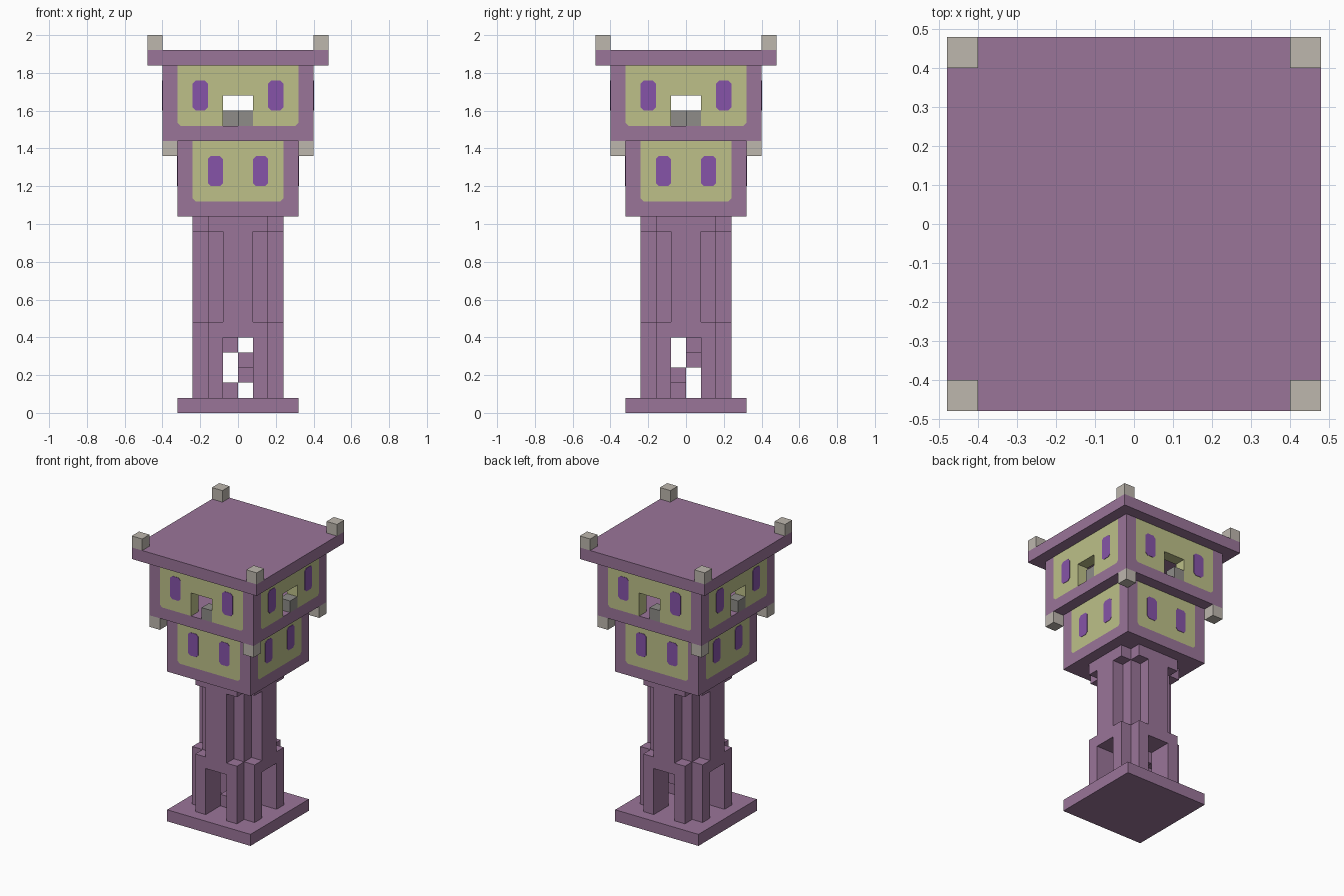
import bpy
import bmesh
from mathutils import Matrix, Vector
from math import pi

cube = bpy.data.objects.get("Cube")
if cube:
    bpy.data.objects.remove(cube, do_unlink=True)

UNIT = 0.08   # one building block
CUT = 0.2     # corner cut of panels and windows, in blocks
SIDES = ("front", "left", "back", "right")


def material(name, r, g, b):
    linear = [((c / 255 + 0.055) / 1.055) ** 2.4 for c in (r, g, b)] + [1]
    mat = bpy.data.materials.new(name)
    mat.use_nodes = True
    mat.diffuse_color = linear
    mat.node_tree.nodes["Principled BSDF"].inputs["Base Color"].default_value = linear
    return mat


MAUVE = material("mauve stone", 154, 117, 153)
CREAM = material("pale yellow brick", 189, 192, 137)
GLASS = material("violet glass", 134, 84, 168)
PALE = material("pale grey", 189, 183, 174)
GREY = material("mid grey", 142, 140, 136)


def prism(name, outline, y0, y1, mat, turn=0):
    """Extrude an (x, z) outline from y0 to y1, then turn it about z in quarters."""
    bm = bmesh.new()
    face = bm.faces.new([bm.verts.new((x, y0, z)) for x, z in outline])
    new = bmesh.ops.extrude_face_region(bm, geom=[face])["geom"]
    bmesh.ops.translate(bm, vec=Vector((0, y1 - y0, 0)),
                        verts=[v for v in new if isinstance(v, bmesh.types.BMVert)])
    bmesh.ops.recalc_face_normals(bm, faces=bm.faces)
    bm.transform(Matrix.Scale(UNIT, 4) @ Matrix.Rotation(turn * pi / 2, 4, "Z"))
    mesh = bpy.data.meshes.new(name)
    bm.to_mesh(mesh)
    bm.free()
    mesh.materials.append(mat)
    obj = bpy.data.objects.new(name, mesh)
    bpy.context.collection.objects.link(obj)
    return obj


def box(name, xs, ys, zs, mat, turn=0):
    (a, b), (c, d) = xs, zs
    return prism(name, [(a, c), (b, c), (b, d), (a, d)], ys[0], ys[1], mat, turn)


def room_side(room, side, turn, half, bottom, window_x, opening):
    """One wall: L-shaped frame, brick panel and two windows."""
    inner, sill, top = half - 1, bottom + 1, bottom + 5
    # Frame has one post; the neighbouring wall supplies the other
    prism(f"{room}_frame_{side}",
          [(-half, bottom), (inner, bottom), (inner, sill + CUT), (inner - CUT, sill),
           (CUT - inner, sill), (-inner, sill + CUT), (-inner, top), (-half, top)],
          -half, -inner, MAUVE, turn)
    gap = [(-1, sill), (-1, sill + 2), (1, sill + 2), (1, sill)] if opening else []
    prism(f"{room}_panel_{side}",
          [(-inner, top), (-inner, sill + CUT), (CUT - inner, sill)] + gap +
          [(inner - CUT, sill), (inner, sill + CUT), (inner, top)],
          -half, -inner, CREAM, turn)
    low, high = sill + 1, sill + 3
    for label, x in (("a", window_x), ("b", -window_x - 1)):
        prism(f"{room}_window_{side}_{label}",
              [(x + CUT, low), (x + 1 - CUT, low), (x + 1, low + CUT), (x + 1, high - CUT),
               (x + 1 - CUT, high), (x + CUT, high), (x, high - CUT), (x, low + CUT)],
              -half - 0.03, -inner + 0.03, GLASS, turn)


# Slabs
box("base_slab", (-4, 4), (-4, 4), (0, 1), MAUVE)
box("upper_room_floor", (-4, 4), (-4, 4), (18, 19), MAUVE)
box("roof_slab", (-6, 6), (-6, 6), (23, 24), MAUVE)

for turn, side in enumerate(SIDES):
    # Foot of the shaft with a doorway
    prism(f"doorway_{side}",
          [(-2, 1), (-1, 1), (-1, 5), (1, 5), (1, 1), (2, 1), (2, 6), (-2, 6)],
          -3, -1, MAUVE, turn)
    # Shaft wall, its buttress and the collar under the rooms
    box(f"shaft_wall_{side}", (-2, 1), (-2, -1), (6, 12), MAUVE, turn)
    box(f"buttress_{side}", (-1, 1), (-3, -2), (6, 12), MAUVE, turn)
    box(f"collar_{side}", (-2, 2), (-3, -1), (12, 13), MAUVE, turn)

    # Two stacked rooms
    box(f"lower_room_floor_{side}", (-3, 1), (-3, -1), (13, 14), MAUVE, turn)
    room_side("lower_room", side, turn, 4, 13, 1, False)
    room_side("upper_room", side, turn, 5, 18, 2, True)
    box(f"opening_block_{side}", (0, 1), (-5, -4), (19, 20), GREY, turn)

    # Corner lamps
    box(f"hanging_lamp_{side}", (4, 5), (-5, -4), (17, 18), PALE, turn)
    box(f"roof_lamp_{side}", (5, 6), (-6, -5), (24, 25), PALE, turn)

# Spiral stair inside the shaft
for level in range(1, 18):
    box(f"stair_step_{level}", (-1, 0), (-1, 0), (level, level + 1), MAUVE, level - 1)
